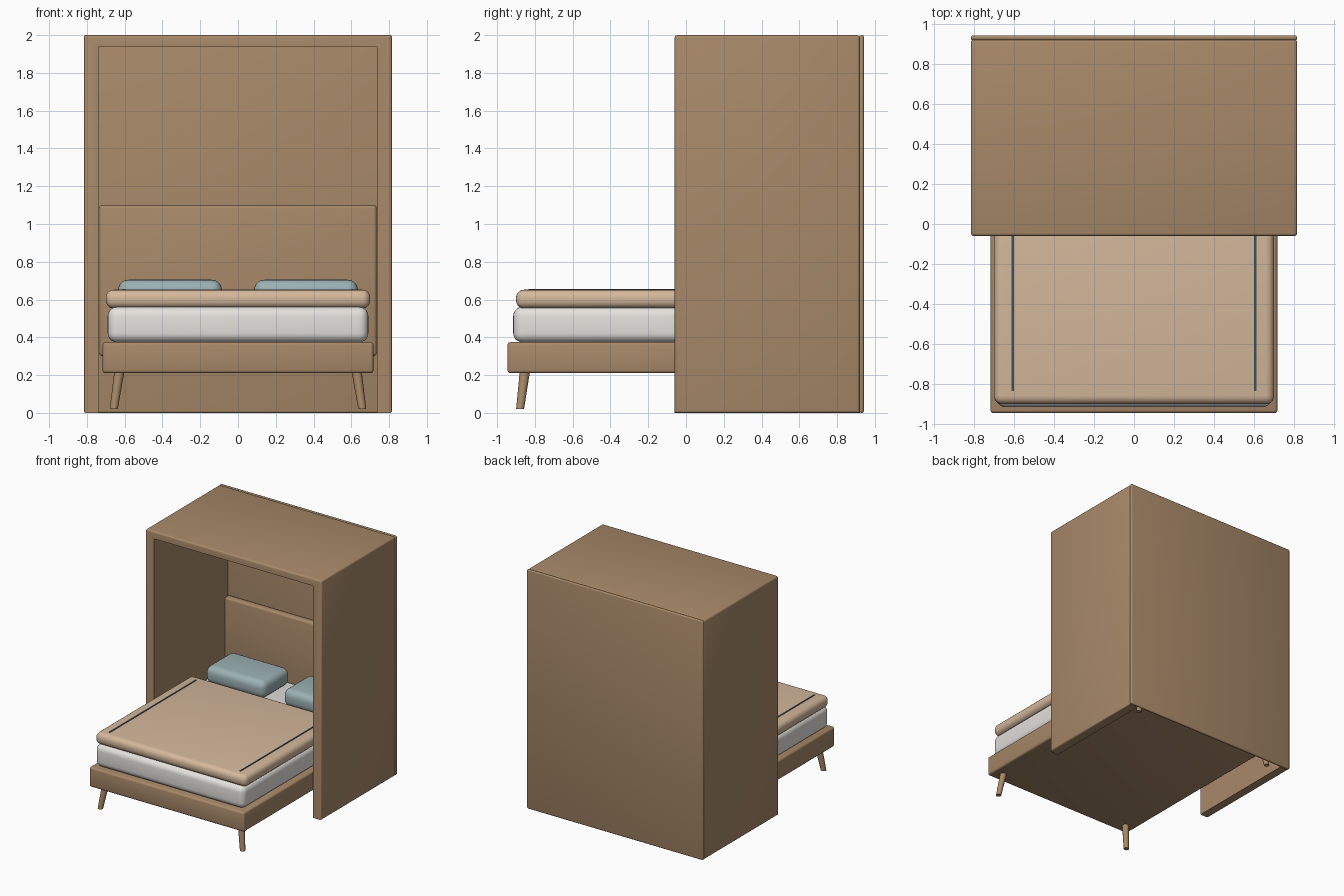
import bpy
import bmesh
import math

if "Cube" in bpy.data.objects:
    bpy.data.objects.remove(bpy.data.objects["Cube"], do_unlink=True)


def material(name, rgb):
    m = bpy.data.materials.new(name)
    m.use_nodes = True
    colour = (*rgb, 1)
    m.diffuse_color = colour
    for node in m.node_tree.nodes:
        if node.type == 'BSDF_PRINCIPLED':
            node.inputs["Base Color"].default_value = colour
            node.inputs["Roughness"].default_value = 0.7
    return m


wood = material("warm wood", (0.39, 0.25, 0.14))
white = material("mattress white", (0.78, 0.76, 0.72))
beige = material("blanket beige", (0.66, 0.48, 0.33))
blue = material("pillow blue grey", (0.33, 0.44, 0.45))
dark = material("dark trim", (0.05, 0.08, 0.09))


def finish(name, bm, mat, radius=0.0, segments=3):
    """Round the edges, then turn the bmesh into a smooth shaded object."""
    if radius:
        bmesh.ops.bevel(bm, geom=bm.edges[:], offset=radius, segments=segments,
                        profile=0.5, affect='EDGES', clamp_overlap=True)
    bmesh.ops.recalc_face_normals(bm, faces=bm.faces[:])
    mesh = bpy.data.meshes.new(name)
    bm.to_mesh(mesh)
    bm.free()
    mesh.materials.append(mat)
    obj = bpy.data.objects.new(name, mesh)
    bpy.context.scene.collection.objects.link(obj)
    bpy.ops.object.select_all(action='DESELECT')
    obj.select_set(True)
    bpy.context.view_layer.objects.active = obj
    bpy.ops.object.shade_smooth_by_angle(angle=math.radians(35))
    return obj


def box(name, mat, xs, ys, zs, radius=0.0, segments=3):
    bm = bmesh.new()
    bmesh.ops.create_cube(bm, size=1)
    for v in bm.verts:
        v.co = [(a + b) / 2 + c * (b - a) for c, (a, b) in zip(v.co, (xs, ys, zs))]
    return finish(name, bm, mat, radius, segments)


def leg(name, sx, sy):
    """Tapered round leg whose foot leans outward."""
    bm = bmesh.new()
    bmesh.ops.create_cone(bm, cap_ends=True, segments=16, radius1=0.021,
                          radius2=0.027, depth=0.2)
    for v in bm.verts:
        splay = 0.03 if v.co.z < 0 else 0
        v.co.x += sx * (0.628 + splay)
        v.co.y += -0.017 + sy * (0.836 + splay * 0.85)
        v.co.z += 0.12
    return finish(name, bm, wood)


# Cabinet shell: an upside-down U extruded front to back
bm = bmesh.new()
half = [(0.815, 0), (0.815, 2), (-0.815, 2), (-0.815, 0),
        (-0.735, 0), (-0.735, 1.94), (0.735, 1.94), (0.735, 0)]
face = bm.faces.new([bm.verts.new((x, -0.06, z)) for x, z in half])
sweep = bmesh.ops.extrude_face_region(bm, geom=[face])
for v in sweep["geom"]:
    if isinstance(v, bmesh.types.BMVert):
        v.co.y = 0.92
bm.normal_update()
outer = [e for e in bm.edges if all(abs(v.co.x) > 0.8 for v in e.verts)
         or all(v.co.z > 1.99 for v in e.verts)]
bmesh.ops.bevel(bm, geom=outer, offset=0.014, segments=3, profile=0.5,
                affect='EDGES', clamp_overlap=True)
finish("cabinet_shell", bm, wood)

# Cabinet back and headboard
box("cabinet_back", wood, (-0.815, 0.815), (0.918, 0.942), (0, 2), 0.01)
box("headboard", wood, (-0.735, 0.735), (0.865, 0.925), (0.3, 1.1), 0.018)

# Bed base and legs
box("bed_frame", wood, (-0.717, 0.717), (-0.945, 0.91), (0.21, 0.375), 0.016)
for sx, side in ((1, "left"), (-1, "right")):
    for sy, end in ((-1, "front"), (1, "rear")):
        leg(f"{end}_{side}_leg", sx, sy)

# Bedding
box("mattress", white, (-0.69, 0.69), (-0.915, 0.87), (0.373, 0.562), 0.05, 5)
box("blanket", beige, (-0.70, 0.70), (-0.9, 0.38), (0.553, 0.652), 0.042, 5)
for s, side in ((1, "left"), (-1, "right")):
    box(f"{side}_pillow", blue, sorted((s * 0.085, s * 0.635)),
        (0.46, 0.82), (0.558, 0.705), 0.055, 5)
    box(f"{side}_blanket_trim", dark, sorted((s * 0.599, s * 0.611)),
        (-0.835, 0.31), (0.649, 0.656))
